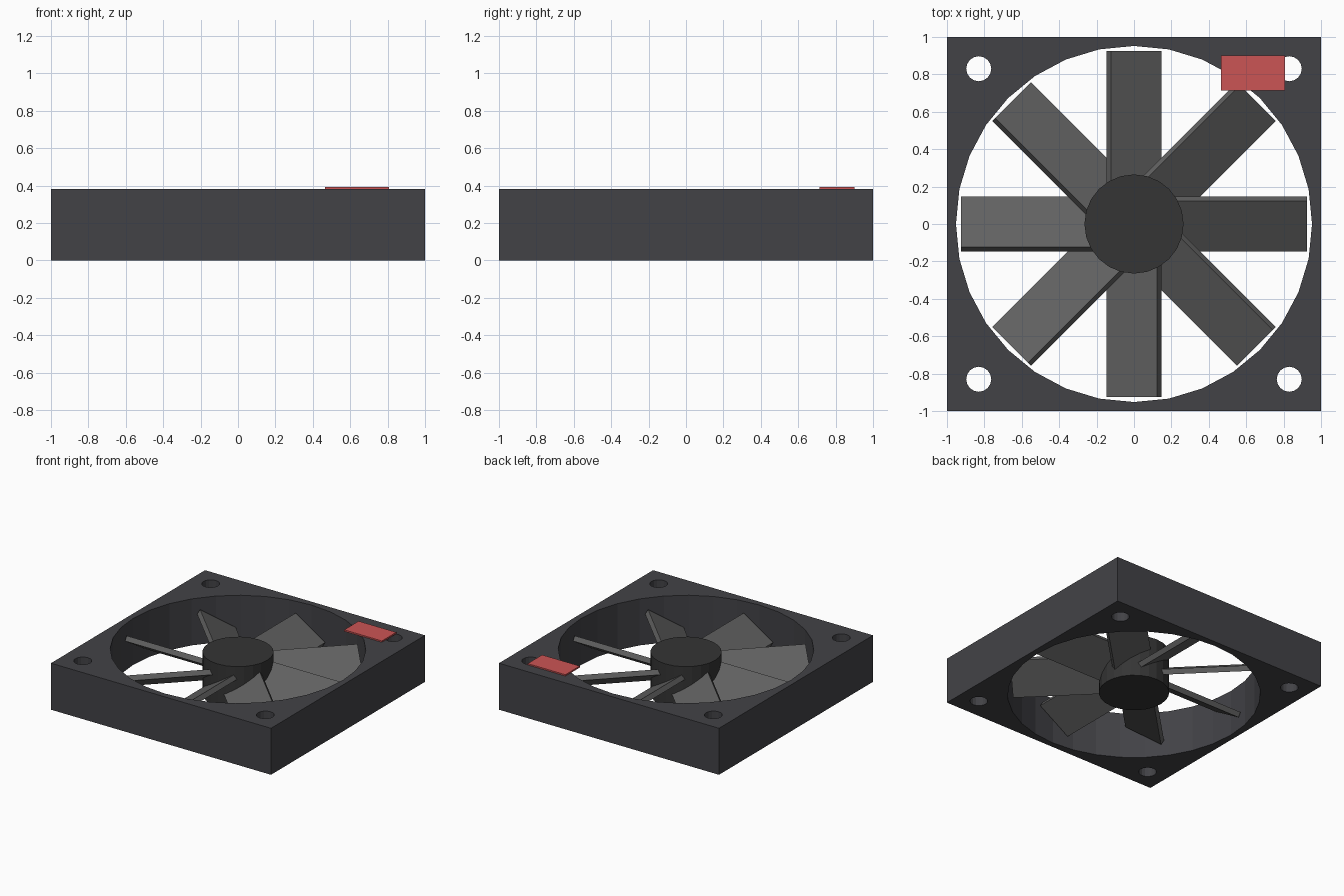
import bpy
from math import radians, pi, cos, sin
from mathutils import Matrix

if "Cube" in bpy.data.objects:
    bpy.data.objects.remove(bpy.data.objects["Cube"])

H = 0.382            # housing height
MID = H / 2


def material(name, rgb):
    m = bpy.data.materials.new(name)
    m.diffuse_color = (*rgb, 1)
    m.use_nodes = True
    m.node_tree.nodes["Principled BSDF"].inputs["Base Color"].default_value = m.diffuse_color
    return m


dark = material("housing_dark", (0.055, 0.055, 0.062))
hub_grey = material("hub_grey", (0.035, 0.035, 0.035))
blade_grey = material("blade_grey", (0.12, 0.12, 0.12))
red = material("label_red", (0.6, 0.09, 0.09))


def box(name, x, y, z, mat=None):
    """Box from (min, max) ranges along each axis."""
    bpy.ops.mesh.primitive_cube_add(size=1)
    o = bpy.context.object
    o.name = name
    size = [r[1] - r[0] for r in (x, y, z)]
    mid = [(r[0] + r[1]) / 2 for r in (x, y, z)]
    o.data.transform(Matrix.Translation(mid) @ Matrix.Diagonal((*size, 1)))
    if mat:
        o.data.materials.append(mat)
    return o


def cylinder(name, radius, z0, z1, sides, xy=(0, 0), mat=None):
    bpy.ops.mesh.primitive_cylinder_add(vertices=sides, radius=radius, depth=z1 - z0,
                                        location=(*xy, (z0 + z1) / 2))
    o = bpy.context.object
    o.name = name
    if mat:
        o.data.materials.append(mat)
    return o


# Square housing with the round air duct and four screw holes cut through
housing = box("housing", (-1, 1), (-1, 1), (0, H), dark)
cutters = [cylinder("duct_cutter", 0.952, -0.1, H + 0.1, 32, mat=dark)]
for sx in (-1, 1):
    for sy in (-1, 1):
        cutters.append(cylinder("screw_hole_cutter", 0.067, -0.1, H + 0.1, 16,
                                (0.83 * sx, 0.83 * sy), dark))
bpy.context.view_layer.objects.active = housing
for c in cutters:
    mod = housing.modifiers.new("cut", 'BOOLEAN')
    mod.operation = 'DIFFERENCE'
    mod.solver = 'EXACT'
    mod.object = c
    bpy.ops.object.modifier_apply(modifier=mod.name)
for c in cutters:
    bpy.data.objects.remove(c)

# Motor hub
cylinder("hub", 0.265, 0.015, 0.362, 24, mat=hub_grey)

# Eight flat pitched blades
W, T = 0.318, 0.042
for i in range(8):
    b = box("blade", (0.1, 0.925), (-W / 2, W / 2), (-T / 2, T / 2), blade_grey)
    b.matrix_world = (Matrix.Translation((0, 0, MID)) @ Matrix.Rotation(i * pi / 4, 4, 'Z')
                      @ Matrix.Rotation(radians(32), 4, 'X'))

# Red label on the top face
box("label", (0.465, 0.807), (0.715, 0.902), (H - 0.002, 0.393), red)
